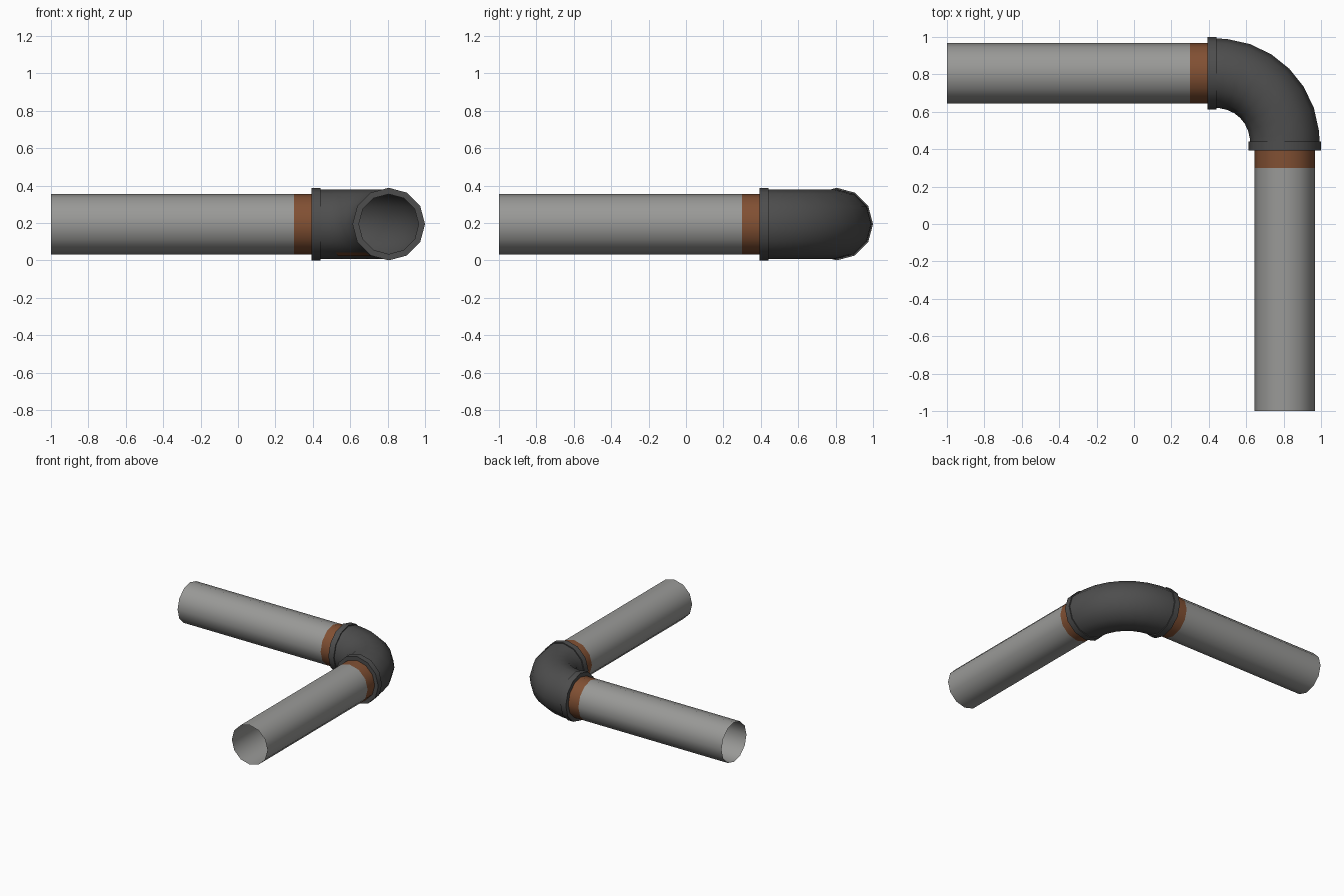
import bpy, bmesh, math
from mathutils import Vector

if "Cube" in bpy.data.objects:
    bpy.data.objects.remove(bpy.data.objects["Cube"])

SIDES = 12
C, Z = 0.806, 0.194        # pipe axis offset and height
JOINT = 0.44               # where the bend starts; also the bend centre
TIP = Vector((0, 0, 1))


def material(name, rgb):
    m = bpy.data.materials.new(name)
    m.diffuse_color = (*rgb, 1)
    m.use_nodes = True
    m.node_tree.nodes["Principled BSDF"].inputs["Base Color"].default_value = m.diffuse_color
    return m


GREY = material("pipe grey", (0.32, 0.32, 0.31))
DARK = material("dark iron", (0.075, 0.075, 0.075))
RUST = material("rust brown", (0.22, 0.08, 0.033))


def sweep(name, rings, mats, span=None, closed=False, mat_rule=None):
    """Skin rings of (centre, outward direction, radius); span limits the arc in degrees."""
    bm = bmesh.new()
    if span:
        angles = [math.radians(span[0] + (span[1] - span[0]) * i / 3) for i in range(4)]
    else:
        angles = [2 * math.pi * i / SIDES for i in range(SIDES)]
    rows = [[bm.verts.new(c + r * (math.cos(a) * u + math.sin(a) * TIP)) for a in angles]
            for c, u, r in rings]
    n = len(angles)
    for k in range(len(rows) if closed else len(rows) - 1):
        a, b = rows[k], rows[(k + 1) % len(rows)]
        for i in range(n - 1 if span else n):
            j = (i + 1) % n
            f = bm.faces.new((a[i], a[j], b[j], b[i]))
            if mat_rule:
                f.material_index = mat_rule(k)
    bmesh.ops.recalc_face_normals(bm, faces=bm.faces)
    me = bpy.data.meshes.new(name)
    bm.to_mesh(me)
    bm.free()
    for m in mats:
        me.materials.append(m)
    ob = bpy.data.objects.new(name, me)
    bpy.context.collection.objects.link(ob)
    bpy.context.view_layer.objects.active = ob
    ob.select_set(True)
    bpy.ops.object.shade_smooth_by_angle(angle=math.radians(40))
    ob.select_set(False)
    return ob


def arm_ring(axis, t, r):
    """Ring on the straight arm running along x (axis 0) or y (axis 1)."""
    if axis == 0:
        return Vector((t, C, Z)), Vector((0, 1, 0)), r
    return Vector((C, t, Z)), Vector((1, 0, 0)), r


def bend_ring(deg, r):
    """Ring on the 90 degree bend."""
    a = math.radians(deg)
    u = Vector((math.sin(a), math.cos(a), 0))
    return Vector((JOINT, JOINT, Z)) + (C - JOINT) * u, u, r


# Straight pipes with a rusty end, and the collars that hold them
for axis, side in enumerate(("left", "front")):
    sweep(side + "_pipe", [arm_ring(axis, t, 0.162) for t in (-1, 0.3, 0.42)],
          [GREY, RUST], mat_rule=lambda k: k)
    sweep(side + "_collar",
          [arm_ring(axis, t, r) for t, r in
           ((0.392, 0.16), (0.392, 0.194), (JOINT, 0.194), (JOINT, 0.16))],
          [DARK], closed=True)

# Elbow
STATIONS = (0, 6, 19, 32, 45, 58, 71, 84, 90)
sweep("elbow", [bend_ring(d, 0.186) for d in STATIONS], [DARK])

# Thin rust streak under the inner side of the bend
sweep("rust_streak", [bend_ring(d, 0.1865) for d in STATIONS[2:-2]], [RUST], span=(234, 246))
